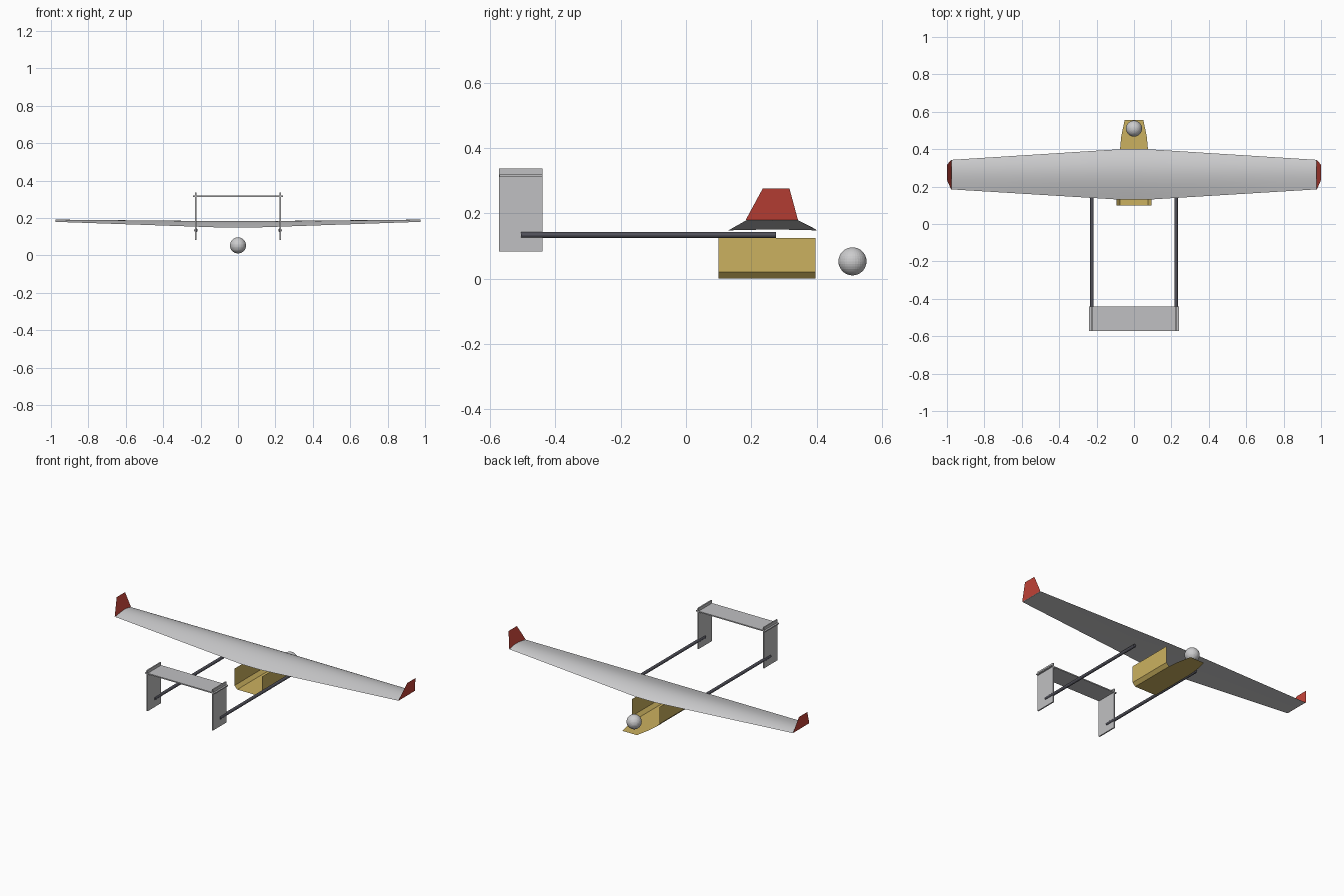
import bpy, bmesh, math

old = bpy.data.objects.get("Cube")
if old:
    bpy.data.objects.remove(old, do_unlink=True)


def material(name, rgb):
    m = bpy.data.materials.new(name)
    m.use_nodes = True
    m.diffuse_color = (*rgb, 1)
    m.node_tree.nodes["Principled BSDF"].inputs["Base Color"].default_value = (*rgb, 1)
    return m


wing_grey = material("light_grey", (0.6, 0.6, 0.61))
tail_grey = material("tail_grey", (0.53, 0.53, 0.54))
tan = material("tan", (0.6, 0.44, 0.115))
red = material("red", (0.58, 0.06, 0.042))
slate = material("dark_slate", (0.08, 0.08, 0.1))


def mesh_object(name, bm, mat):
    me = bpy.data.meshes.new(name)
    bm.to_mesh(me)
    bm.free()
    ob = bpy.data.objects.new(name, me)
    bpy.context.collection.objects.link(ob)
    me.materials.append(mat)
    return ob


def loft(bm, rings, closed):
    """Skin neighbouring rows of points with quads."""
    rows = [[bm.verts.new(p) for p in ring] for ring in rings]
    for a, b in zip(rows, rows[1:]):
        n = len(a)
        for i in range(n if closed else n - 1):
            j = (i + 1) % n
            bm.faces.new((a[i], a[j], b[j], b[i]))
    return rows


def box(name, lo, hi, mat):
    bm = bmesh.new()
    bmesh.ops.create_cube(bm, size=1)
    for v in bm.verts:
        v.co = [l + (c + 0.5) * (h - l) for c, l, h in zip(v.co, lo, hi)]
    return mesh_object(name, bm, mat)


# Tapered wing with a flat-bottomed, arched section
SPAN = 0.975


def wing_section(x):
    t = max(0, abs(x) - 0.07) / (SPAN - 0.07)
    back, front = 0.13 + 0.055 * t, 0.4 - 0.057 * t
    base, rise = 0.148 + 0.031 * t, 0.035 - 0.023 * t
    pts = []
    for i in range(15):
        u = 0.5 - 0.5 * math.cos(math.pi * i / 14)
        # Fullest ahead of mid chord, blunt nose, thin trailing edge
        arch = math.sin(math.pi * u ** 1.25) ** 0.8 if 0 < i < 14 else 0
        pts.append((x, back + (front - back) * u, base + rise * arch))
    pts.append((x, (back + front) / 2, base + 0.003 * (1 - t)))
    return pts


bm = bmesh.new()
half = [0.07, 0.3, 0.52, 0.75, SPAN]
rows = loft(bm, [wing_section(x) for x in [-h for h in reversed(half)] + [0] + half], True)
for r in (rows[0], rows[-1]):
    bm.faces.new(r)
bmesh.ops.recalc_face_normals(bm, faces=bm.faces)
wing = mesh_object("wing", bm, wing_grey)
bpy.context.view_layer.objects.active = wing
wing.select_set(True)
bpy.ops.object.shade_smooth_by_angle(angle=math.radians(35))
wing.select_set(False)

# Open pod: a folded sheet with a tongue running out under the ball
bm = bmesh.new()
fold = [(-0.094, 0.125), (-0.094, 0.02), (-0.075, 0), (0.075, 0), (0.094, 0.02), (0.094, 0.125)]
loft(bm, [[(x, y, z) for x, z in fold] for y in (0.1, 0.397)], False)
tongue = [(0.075, 0.397), (0.068, 0.47), (0.05, 0.555)]
loft(bm, [[(-w, y, 0), (w, y, 0)] for w, y in tongue], False)
bmesh.ops.remove_doubles(bm, verts=bm.verts, dist=0.0005)
bmesh.ops.recalc_face_normals(bm, faces=bm.faces)
bm.faces.ensure_lookup_table()
if sum(f.normal.z * f.calc_area() for f in bm.faces) > 0:
    bmesh.ops.reverse_faces(bm, faces=bm.faces)
mesh_object("pod", bm, tan)

# Ball at the nose
bm = bmesh.new()
bmesh.ops.create_uvsphere(bm, u_segments=32, v_segments=16, radius=0.043)
bmesh.ops.translate(bm, verts=bm.verts, vec=(0, 0.51, 0.053))
mesh_object("nose_ball", bm, wing_grey)

# Tailplane passing through both fins
box("tailplane", (-0.24, -0.572, 0.312), (0.24, -0.44, 0.319), tail_grey)

# Paired parts
for side, s in (("left", 1), ("right", -1)):
    x = 0.225 * s
    box(side + "_fin", (x - 0.004, -0.573, 0.083), (x + 0.004, -0.44, 0.337), tail_grey)

    bpy.ops.mesh.primitive_cylinder_add(vertices=12, radius=0.0095, depth=0.78,
                                        location=(x, -0.115, 0.134),
                                        rotation=(math.pi / 2, 0, 0))
    boom = bpy.context.object
    boom.name = side + "_boom"
    boom.data.materials.append(slate)
    boom.select_set(False)

    # Winglet: thin sheet leaning outwards
    bm = bmesh.new()
    outline = [(0.977, 0.183, 0.18), (0.977, 0.343, 0.18), (1, 0.317, 0.276), (1, 0.235, 0.276)]
    corners = [bm.verts.new((px * s, y, z)) for px, y, z in outline]
    bm.faces.new(corners if s > 0 else corners[::-1])
    mesh_object(side + "_winglet", bm, red)
